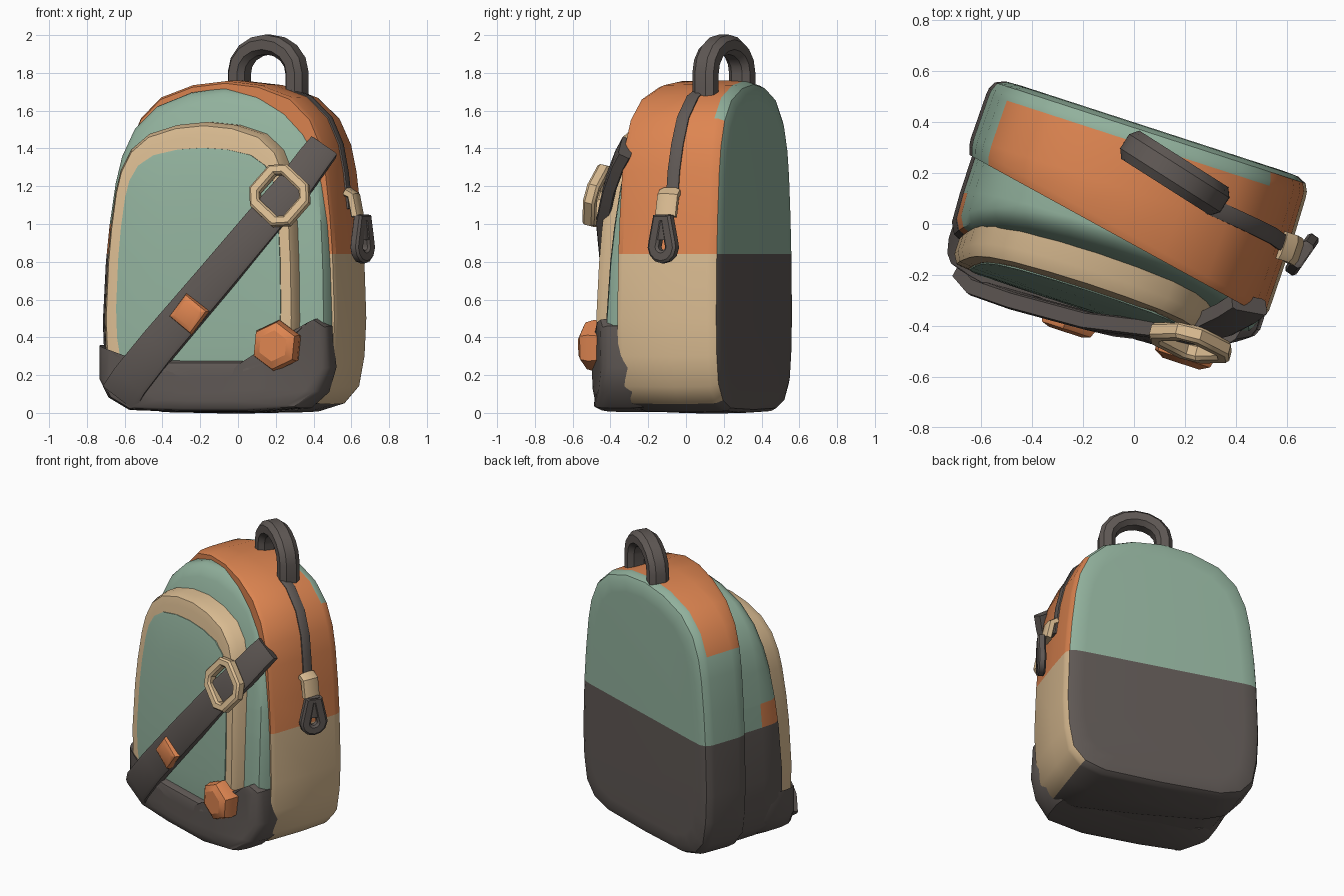
import bpy, bmesh, math
from mathutils import Vector, Matrix

if "Cube" in bpy.data.objects:
    bpy.data.objects.remove(bpy.data.objects["Cube"])

# The bag is modelled square-on in local axes, then turned about z
TURN = Matrix.Rotation(math.radians(-18), 4, 'Z')


def material(name, rgb):
    m = bpy.data.materials.new(name)
    m.diffuse_color = (*rgb, 1)
    m.use_nodes = True
    m.node_tree.nodes["Principled BSDF"].inputs["Base Color"].default_value = m.diffuse_color
    return m


MATS = [material("orange", (0.73, 0.235, 0.082)), material("sage_green", (0.285, 0.44, 0.335)),
        material("tan", (0.70, 0.50, 0.285)), material("charcoal", (0.115, 0.098, 0.09))]
ORANGE, GREEN, TAN, DARK = range(4)


def finish(name, bm, colour, cuts=(), smooth=35):
    bmesh.ops.recalc_face_normals(bm, faces=bm.faces[:])
    for z in cuts:
        bmesh.ops.bisect_plane(bm, geom=bm.verts[:] + bm.edges[:] + bm.faces[:],
                               plane_co=(0, 0, z), plane_no=(0, 0, 1))
    for f in bm.faces:
        f.normal_update()
        c = f.calc_center_median()
        f.material_index = colour(c, f.normal) if callable(colour) else colour
    me = bpy.data.meshes.new(name)
    bm.to_mesh(me)
    bm.free()
    me.transform(TURN)
    for m in MATS:
        me.materials.append(m)
    ob = bpy.data.objects.new(name, me)
    bpy.context.collection.objects.link(ob)
    bpy.ops.object.select_all(action='DESELECT')
    ob.select_set(True)
    bpy.context.view_layer.objects.active = ob
    bpy.ops.object.shade_smooth_by_angle(angle=math.radians(smooth))
    return ob


def loft(name, rings, colour, closed=False, **kw):
    bm = bmesh.new()
    vs = [[bm.verts.new(p) for p in r] for r in rings]
    n = len(vs[0])
    pairs = list(zip(vs, vs[1:])) + ([(vs[-1], vs[0])] if closed else [])
    for a, b in pairs:
        for i in range(n):
            j = (i + 1) % n
            bm.faces.new((a[i], a[j], b[j], b[i]))
    if not closed:
        bm.faces.new(vs[0])
        bm.faces.new(vs[-1])
    return finish(name, bm, colour, **kw)


def sweep(name, pts, normal, w, t, colour, closed=False, sharp=0.6, flare=1.0):
    """Chamfered box section along a path: t along normal, w across it (half sizes)."""
    pts = [Vector(p) for p in pts]
    n, rings = len(pts), []
    for i, p in enumerate(pts):
        a = pts[i - 1] if (i or closed) else p
        b = pts[(i + 1) % n] if (i < n - 1 or closed) else p
        tan = (b - a).normalized()
        nor = Vector(normal)
        nor = (nor - tan * nor.dot(tan)).normalized()
        side = tan.cross(nor)
        ww = w * (flare + (1 - flare) * i / (n - 1))
        s = sharp
        sec = [(1, s), (s, 1), (-s, 1), (-1, s), (-1, -s), (-s, -1), (s, -1), (1, -s)]
        rings.append([p + side * ww * x + nor * t * y for x, y in sec])
    return loft(name, rings, colour, closed)


# Arched outline: half profile mirrored
HALF = [(0, 0.0), (0.40, 0.008), (0.54, 0.05), (0.62, 0.14), (0.65, 0.3), (0.66, 0.5), (0.648, 0.84),
        (0.632, 1.05), (0.605, 1.28), (0.575, 1.42), (0.51, 1.56), (0.39, 1.67), (0.2, 1.735), (0, 1.757)]
OUTLINE = HALF + [(-x, z) for x, z in HALF[-2:0:-1]]


def arch(v, inset, cu=-0.05, half=0.66, top=1.757, base=0.0, lean=0.0, shear=0.0, flat=0.0):
    zm, h = (base + top) / 2, (top - base) / 2
    out = []
    for x, z in OUTLINE:
        f = z / 1.757
        f += flat * f * f * (1 - f)
        u = x / 0.66 * (half - inset)
        zz = zm + (f * 2 - 1) * (h - inset)
        out.append(Vector((cu + u, v + shear * u + lean * max(zz / 1.7, 0) ** 2.5, zz)))
    return out


# Main body: gusset, back panel and base
def body_colour(c, n):
    if n.z < -0.75:
        return DARK
    back = 0.35 if c.x > 0.3 and n.z < 0.55 else 0.318
    if c.y > back or (c.x < -0.4 and c.z < 1.4):
        return GREEN if c.z > 0.84 else DARK
    return ORANGE if c.z > 0.84 else TAN


loft("main_body", [arch(0.38, 0.12), arch(0.377, 0.055), arch(0.36, 0.018), arch(0.33, 0.003),
                   arch(0.307, 0.0), arch(0.12, -0.004), arch(-0.035, 0.0, shear=-0.19),
                   arch(-0.065, 0.012, shear=-0.19)], body_colour, cuts=[0.84])


# Rounded front compartment, dark low on the left side
def compartment_colour(c, n):
    if n.z < -0.6 or (c.x < -0.5 and c.z < 0.84):
        return DARK
    if c.x < -0.5 and c.z < 1.0 and c.y < -0.1:
        return ORANGE
    return GREEN


C = dict(base=-0.015, top=1.742, flat=-0.15)
loft("front_compartment", [arch(0.1, 0.022, **C), arch(-0.10, 0.022, lean=0.05, **C), arch(-0.22, 0.027, lean=0.15, **C),
                           arch(-0.265, 0.05, lean=0.17, **C), arch(-0.285, 0.10, lean=0.17, **C),
                           arch(-0.29, 0.3, lean=0.17, **C), arch(-0.29, 0.5, lean=0.17, **C)],
     compartment_colour, cuts=[0.84, 1.0])

# Front pocket with tan border and green panel
P = dict(cu=-0.1, half=0.535, top=1.54, base=0.06, flat=0.15)
loft("front_pocket", [arch(-0.12, 0.0, lean=0.2, **P), arch(-0.335, 0.0, lean=0.14, **P),
                      arch(-0.37, 0.02, lean=0.12, **P), arch(-0.375, 0.07, lean=0.12, **P)], TAN)
P.update(top=1.48, base=0.1, flat=0.4, lean=0.12)
loft("pocket_panel", [arch(-0.35, 0.075, **P), arch(-0.379, 0.077, **P), arch(-0.381, 0.09, **P),
                      arch(-0.385, 0.3, **P), arch(-0.385, 0.48, **P)], GREEN)

# Dark base guard with raised corners, wrapping back at the right end
GUARD = [(-0.675, 0.36), (-0.62, 0.32), (-0.52, 0.285), (-0.2, 0.28), (0.2, 0.28), (0.36, 0.285), (0.43, 0.33),
         (0.47, 0.44), (0.53, 0.50), (0.585, 0.46), (0.6, 0.24), (0.56, 0.11), (0.46, 0.025),
         (0.2, 0.005), (-0.2, 0.005), (-0.5, 0.015), (-0.62, 0.08), (-0.675, 0.18)]


def guard_ring(v, s, bend):
    out = []
    for u, z in GUARD:
        k = max(0, (abs(u + 0.04) - 0.3) / 0.34) ** 2 * (1 if u > 0 else 0.35)
        out.append(Vector((-0.03 + (u + 0.03) * s, v + bend * k, 0.15 + (z - 0.15) * s)))
    return out


loft("base_guard", [guard_ring(-0.1, 0.96, 0), guard_ring(-0.16, 1, 0), guard_ring(-0.30, 1, 0.06),
                    guard_ring(-0.37, 0.98, 0.1), guard_ring(-0.41, 0.94, 0.12),
                    guard_ring(-0.422, 0.87, 0.11), guard_ring(-0.43, 0.6, 0.02), guard_ring(-0.43, 0.3, 0)], DARK)

# Diagonal strap, wider at the bottom
sweep("diagonal_strap", [(-0.525, -0.38, 0.09), (-0.46, -0.425, 0.17), (-0.3, -0.43, 0.36), (0, -0.415, 0.7),
                         (0.3, -0.355, 1.06), (0.42, -0.28, 1.22), (0.49, -0.21, 1.34), (0.528, -0.16, 1.405)],
      (0.3, -1, 0.25), 0.083, 0.035, DARK, sharp=0.8, flare=1.3)

# Square strap buckle
AX, AZ = Vector((0.62, 0.22, 0.75)).normalized(), Vector((-0.75, 0.12, 0.64)).normalized()
BC = Vector((0.355, -0.375, 1.15))
SQ = [(1, 0.6), (0.6, 1), (-0.6, 1), (-1, 0.6), (-1, -0.6), (-0.6, -1), (0.6, -1), (1, -0.6)]
sweep("strap_buckle", [BC + AX * a * 0.118 + AZ * b * 0.125 for a, b in SQ],
      AX.cross(AZ), 0.03, 0.033, TAN, closed=True)


# Faceted orange studs
def stud(name, c, r, depth, sides, spin):
    rings = []
    for v, s in ((0.5, 0.9), (0.0, 1.0), (-0.35, 0.9), (-0.5, 0.6)):
        rings.append([Vector((c[0] + r * s * math.cos(spin + math.tau * i / sides), c[1] + v * depth,
                              c[2] + r * s * math.sin(spin + math.tau * i / sides))) for i in range(sides)])
    loft(name, rings, ORANGE, smooth=30)


stud("strap_stud", (-0.125, -0.45, 0.525), 0.112, 0.075, 4, 0.12)
stud("corner_stud", (0.345, -0.395, 0.355), 0.138, 0.14, 6, math.pi / 2 - 0.1)

# Carry handle
pts = [(-1.02, -0.14), (-1, 0.0)]
pts += [(-math.cos(a), 0.08 + 0.15 * math.sin(a)) for a in [math.pi * i / 8 for i in range(9)]]
pts += [(1, 0.0), (1.02, -0.14)]
sweep("carry_handle", [(0.09 + 0.175 * s, 0.24 - 0.045 * s, 1.72 + h) for s, h in pts],
      (0.25, 0.97, 0), 0.052, 0.066, DARK, sharp=0.5)

# Side zip strip following the outline
sweep("zip_strip", [(u - 0.045, v, z) for u, v, z in
                    ((0.30, 0.16, 1.70), (0.39, 0.15, 1.67), (0.51, 0.135, 1.56), (0.575, 0.125, 1.42),
                     (0.605, 0.115, 1.28), (0.63, 0.11, 1.08))], (0, 1, 0), 0.012, 0.033, DARK)

# Zip slider and teardrop pull
sweep("zip_slider", [(0.575, 0.10, 1.17), (0.612, 0.10, 1.15), (0.635, 0.095, 1.04)],
      (0, 1, 0), 0.025, 0.056, TAN)
OUT = (0.956, -0.29, 0)
ring = [(0.054 * math.cos(a), 0.88 + 0.054 * math.sin(a))
        for a in [math.radians(-205 + 230 * i / 8) for i in range(9)]]
sweep("zip_pull", [(0.665 + 0.3 * y, 0.09 + y, z) for y, z in ring + [(0.024, 1.03), (-0.024, 1.03)]],
      OUT, 0.034, 0.026, DARK, closed=True)
sweep("zip_pull_neck", [(0.665, 0.09, 0.915), (0.665, 0.09, 1.05)], OUT, 0.04, 0.022, DARK)
